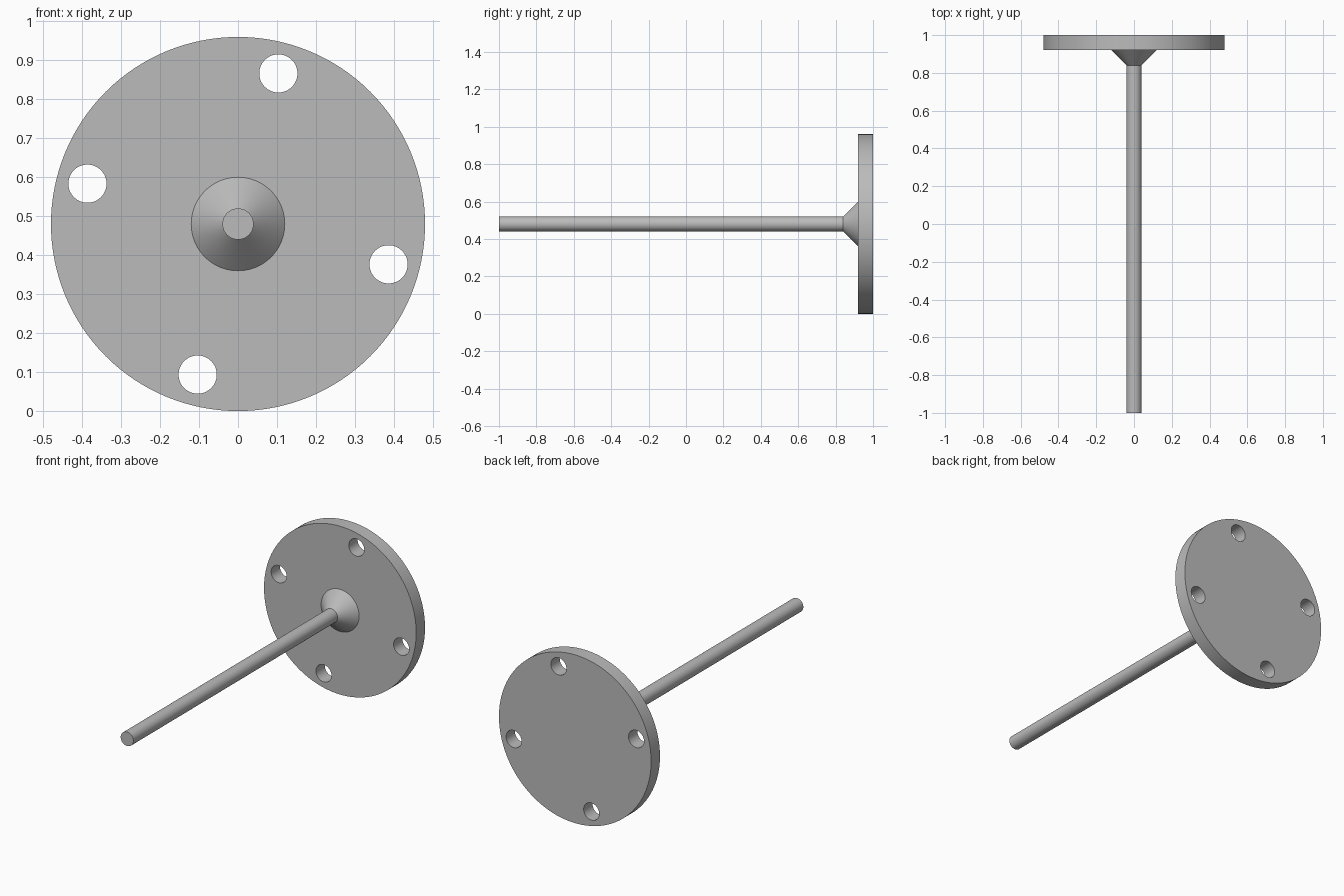
import bpy
import bmesh
from math import cos, sin, radians
from mathutils import Matrix, Vector

if "Cube" in bpy.data.objects:
    bpy.data.objects.remove(bpy.data.objects["Cube"], do_unlink=True)

DISC_R, STEM_R, COLLAR_R = 0.48, 0.04, 0.12
FRONT, COLLAR_Y, DISC_Y, BACK = -1.0, 0.84, 0.92, 1.0
HOLE_R, HOLE_CIRCLE, HOLE_START = 0.049, 0.4, 75
SEGMENTS = 128

# Plain metal
grey = bpy.data.materials.new("grey metal")
grey.use_nodes = True
colour = (0.5, 0.5, 0.5, 1)
grey.diffuse_color = colour
grey.node_tree.nodes["Principled BSDF"].inputs["Base Color"].default_value = colour


def add_object(name, bm):
    bmesh.ops.recalc_face_normals(bm, faces=bm.faces)
    mesh = bpy.data.meshes.new(name)
    bm.to_mesh(mesh)
    bm.free()
    mesh.materials.append(grey)
    obj = bpy.data.objects.new(name, mesh)
    bpy.context.collection.objects.link(obj)
    return obj


def lathe(name, profile):
    """Closed solid turned around the horizontal axis from (radius, y) points."""
    bm = bmesh.new()
    rings = []
    for radius, y in profile:
        ring = []
        for i in range(SEGMENTS):
            a = radians(360 * i / SEGMENTS)
            ring.append(bm.verts.new((radius * cos(a), y, DISC_R + radius * sin(a))))
        rings.append(ring)
    for a, b in zip(rings, rings[1:]):
        for i in range(SEGMENTS):
            j = (i + 1) % SEGMENTS
            bm.faces.new((a[i], a[j], b[j], b[i]))
    bm.faces.new(rings[0])
    bm.faces.new(rings[-1])
    return add_object(name, bm)


# Stem, tapered collar and round flange as one turned solid
body = lathe("flanged_stem", [
    (STEM_R, FRONT), (STEM_R, COLLAR_Y), (COLLAR_R, DISC_Y),
    (DISC_R, DISC_Y), (DISC_R, BACK)])

# Four bolt holes through the flange
bm = bmesh.new()
for k in range(4):
    a = radians(HOLE_START + 90 * k)
    centre = Vector((HOLE_CIRCLE * cos(a), (DISC_Y + BACK) / 2,
                     DISC_R + HOLE_CIRCLE * sin(a)))
    bmesh.ops.create_cone(
        bm, cap_ends=True, segments=48, radius1=HOLE_R, radius2=HOLE_R, depth=0.2,
        matrix=Matrix.Translation(centre) @ Matrix.Rotation(radians(90), 4, "X"))
cutter = add_object("bolt_hole_cutter", bm)
cutter.hide_render = True

bpy.ops.object.select_all(action="DESELECT")
body.select_set(True)
bpy.context.view_layer.objects.active = body
cut = body.modifiers.new("bolt holes", "BOOLEAN")
cut.operation = "DIFFERENCE"
cut.solver = "EXACT"
cut.object = cutter
bpy.ops.object.modifier_apply(modifier=cut.name)
bpy.data.objects.remove(cutter, do_unlink=True)

# Smooth round walls, crisp rims
bpy.ops.object.shade_smooth_by_angle(angle=radians(30))
